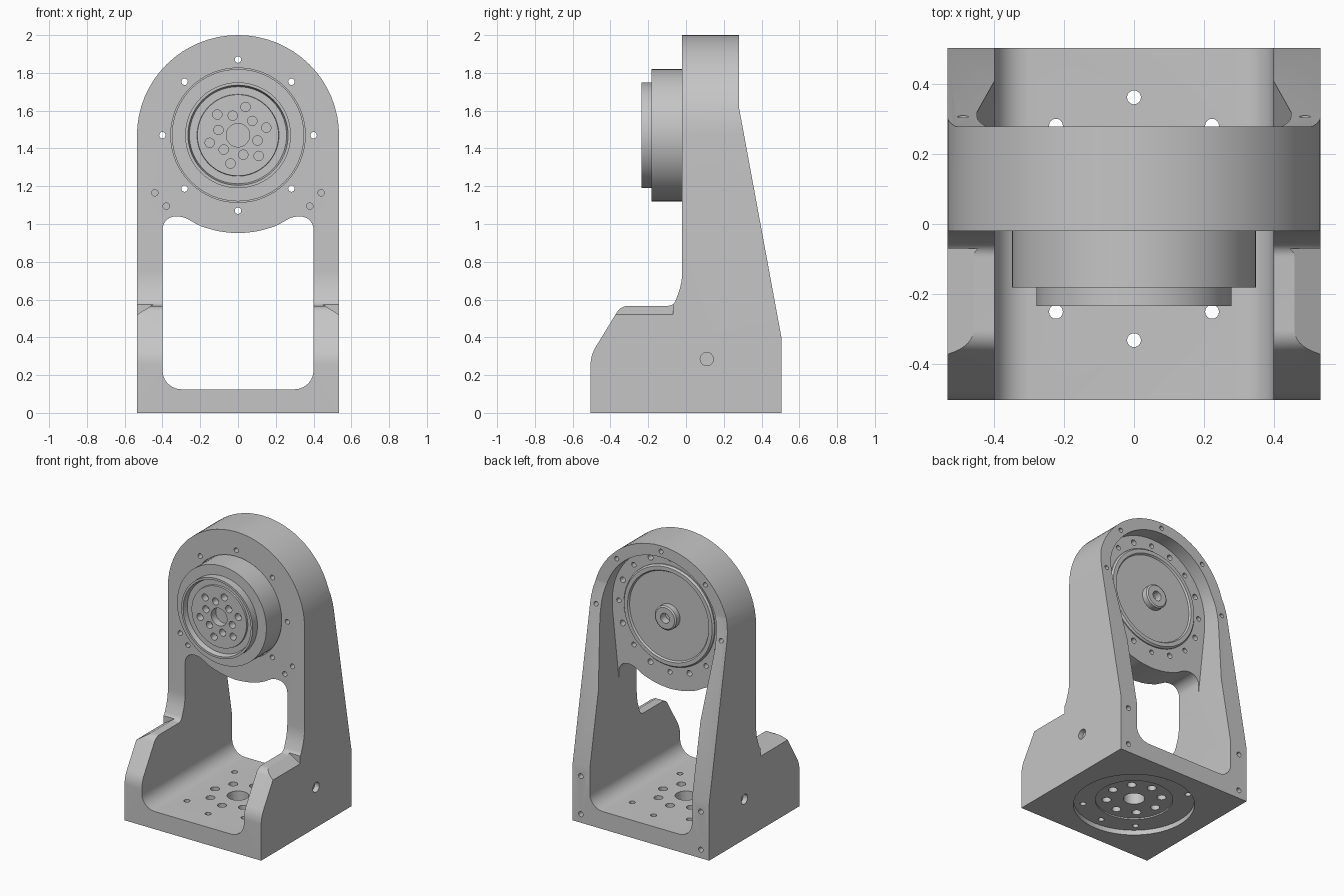
import bpy, bmesh
from math import sin, cos, pi, radians
from mathutils import Vector

if "Cube" in bpy.data.objects:
    bpy.data.objects.remove(bpy.data.objects["Cube"])

grey = bpy.data.materials.new("machined grey")
grey.use_nodes = True
grey.diffuse_color = (0.56, 0.56, 0.56, 1)
grey.node_tree.nodes["Principled BSDF"].inputs["Base Color"].default_value = (0.56, 0.56, 0.56, 1)

AXIS_Z = 1.47      # height of the rotary drive axis
HALF_W = 0.535     # half width of the bracket


def fillet(corners, steps=6):
    """Outline from (a, b) or (a, b, trim) corners, rounding those with a trim."""
    out = []
    for i, c in enumerate(corners):
        p = Vector(c[:2])
        if len(c) == 2:
            out.append(p)
            continue
        u = (Vector(corners[i - 1][:2]) - p).normalized()
        v = (Vector(corners[(i + 1) % len(corners)][:2]) - p).normalized()
        w = sin(u.angle(v) / 2)
        a, b = p + u * c[2], p + v * c[2]
        for k in range(steps + 1):
            t = k / steps
            q0, q1, q2 = (1 - t) ** 2, 2 * t * (1 - t) * w, t * t
            out.append((a * q0 + p * q1 + b * q2) / (q0 + q1 + q2))
    return out


def circle(a, b, r, n=24):
    return [(a + r * cos(2 * pi * i / n), b + r * sin(2 * pi * i / n)) for i in range(n)]


def ring(a, b, radius, r, angles, n=16):
    return [circle(a + radius * cos(radians(t)), b + radius * sin(radians(t)), r, n) for t in angles]


def finish(bm, name):
    bmesh.ops.recalc_face_normals(bm, faces=bm.faces)
    mesh = bpy.data.meshes.new(name)
    bm.to_mesh(mesh)
    bm.free()
    ob = bpy.data.objects.new(name, mesh)
    bpy.context.collection.objects.link(ob)
    return ob


def prisms(name, outlines, axis, lo, hi):
    """Extrude outlines along an axis between two depths, as one object."""
    place = {"X": lambda p, d: (d, p[0], p[1]),
             "Y": lambda p, d: (p[0], d, p[1]),
             "Z": lambda p, d: (p[0], p[1], d)}[axis]
    bm = bmesh.new()
    for pts in outlines:
        ends = [[bm.verts.new(place(p, d)) for p in pts] for d in (lo, hi)]
        for loop in ends:
            bm.faces.new(loop)
        for i in range(len(pts)):
            bm.faces.new((ends[0][i - 1], ends[0][i], ends[1][i], ends[1][i - 1]))
    return finish(bm, name)


def lathe(name, profile):
    """Turn (radius, y) points around the drive axis."""
    bm = bmesh.new()
    vs = [bm.verts.new((r, y, 0)) for r, y in profile]
    es = [bm.edges.new(pair) for pair in zip(vs, vs[1:])]
    bmesh.ops.spin(bm, geom=vs + es, cent=(0, 0, 0), axis=(0, 1, 0), angle=2 * pi, steps=64)
    bmesh.ops.remove_doubles(bm, verts=bm.verts, dist=0.0005)
    bmesh.ops.translate(bm, verts=bm.verts, vec=(0, 0, AXIS_Z))
    return finish(bm, name)


def boolean(ob, tool, operation="DIFFERENCE"):
    mod = ob.modifiers.new("cut", "BOOLEAN")
    mod.operation, mod.solver, mod.object = operation, "EXACT", tool
    bpy.context.view_layer.update()
    result = bpy.data.meshes.new_from_object(ob.evaluated_get(bpy.context.evaluated_depsgraph_get()))
    ob.modifiers.clear()
    if len(result.polygons):
        ob.data = result
    bpy.data.objects.remove(tool)


def cut(ob, outlines, axis, lo, hi):
    boolean(ob, prisms("cutter", outlines, axis, lo, hi))


def shade(ob):
    ob.data.materials.clear()
    ob.data.materials.append(grey)
    for o in bpy.context.selected_objects:
        o.select_set(False)
    ob.select_set(True)
    bpy.context.view_layer.objects.active = ob
    bpy.ops.object.shade_smooth_by_angle(angle=radians(25))


def mirrored(pts):
    return [[(s * a, b) for a, b in pts] for s in (1, -1)]


# Bracket: side silhouette crossed with the arched front silhouette
side = fillet([(-0.505, 0), (0.505, 0), (0.505, 0.4), (0.28, 1.62), (0.28, 2.1), (-0.02, 2.1),
               (-0.02, 0.69, 0.06), (-0.065, 0.567, 0.03), (-0.345, 0.567, 0.04),
               (-0.505, 0.305, 0.05)])
bracket = prisms("bracket", [side], "X", -0.7, 0.7)
arch = [(HALF_W * cos(pi * i / 32), AXIS_Z + 0.53 * sin(pi * i / 32)) for i in range(33)]
boolean(bracket, prisms("cutter", [[(-HALF_W, -0.1), (HALF_W, -0.1)] + arch], "Y", -0.8, 0.8), "INTERSECT")

# Window between the legs, bulging under the round head
right = [(0.4, 0.125, 0.1), (0.4, 1.04, 0.07), (0.29, 1.04, 0.033), (0.2, 0.988, 0.03), (0.1, 0.96, 0.03)]
left = [(-c[0],) + c[1:] for c in reversed(right)]
cut(bracket, [fillet(right + [(0, 0.95, 0.03)] + left)], "Y", -0.9, 0.9)

# Round pocket in the back of the head, tapering into the legs
pocket = [(0.45 * cos(pi * i / 32), AXIS_Z + 0.45 * sin(pi * i / 32)) for i in range(33)]
pocket += [(-0.45, 1.4), (-0.393, 0.85), (0.393, 0.85), (0.45, 1.4)]
cut(bracket, [pocket], "Y", 0.18, 0.9)

# Side openings and pin holes through both legs
slot = fillet([(0.145, 0.87, 0.045), (0.238, 0.87, 0.04), (0.325, 0.38, 0.055),
               (0.215, 0.38, 0.03), (0.145, 0.51, 0.04)])
opening = fillet([(-0.31, 0.18, 0.04), (0.035, 0.18, 0.035), (0.015, 0.285, 0.03),
                  (-0.025, 0.388, 0.06), (-0.208, 0.388, 0.05), (-0.3, 0.235, 0.025)])
cut(bracket, [slot, opening, circle(0.11, 0.285, 0.018)], "X", -0.8, 0.8)
for lo, hi in ((0.5, 0.8), (-0.8, -0.5)):
    cut(bracket, [circle(0.11, 0.285, 0.035)], "X", lo, hi)

# Chamfered outer edge on the front wings
cut(bracket, mirrored([(0.439, 0.58), (0.551, 0.51), (0.6, 0.65)]), "Y", -0.8, -0.07)

# Drive seat and screw holes in the head, front and back
cut(bracket, [circle(0, AXIS_Z, 0.356, 64)], "Y", -0.5, 0.01)
cut(bracket, ring(0, AXIS_Z, 0.4, 0.017, range(0, 360, 45)), "Y", -0.5, 0.5)
cut(bracket, ring(0, AXIS_Z, 0.4, 0.02, [a + 22.5 for a in range(0, 360, 45)]), "Y", 0.12, 0.5)
cut(bracket, mirrored(circle(0.44, 1.165, 0.017, 16)) + mirrored(circle(0.38, 1.095, 0.017, 16)),
    "Y", -0.5, 0.03)
cut(bracket, ring(0, AXIS_Z, 0.49, 0.016, (0, 45, 90, 135, 180)), "Y", 0.2, 0.8)
cut(bracket, mirrored(circle(0.47, 0.06, 0.018, 16)) + mirrored(circle(0.47, 0.33, 0.018, 16)),
    "Y", 0.45, 0.8)

# Base: stepped recess underneath and bolt circles
cut(bracket, [circle(0, 0, 0.395, 64)], "Z", -0.3, 0.035)
cut(bracket, [circle(0, 0, 0.253, 48)], "Z", -0.3, 0.045)
cut(bracket, [circle(0, 0, 0.07, 32)] + ring(0, 0, 0.18, 0.03, range(0, 360, 45))
    + ring(0, 0.015, 0.348, 0.02, (50, 90, 130, 230, 270, 310)), "Z", -0.3, 0.3)
shade(bracket)

# Rotary drive: stepped housing with a dished output flange
drive = lathe("drive_housing", [
    (0, -0.212), (0.215, -0.212), (0.217, -0.2), (0.257, -0.2), (0.265, -0.235), (0.28, -0.235),
    (0.28, -0.182), (0.35, -0.182), (0.35, 0.03), (0, 0.03)])
cut(drive, [circle(0, AXIS_Z, 0.062, 32)] + ring(0, AXIS_Z, 0.155, 0.025, range(15, 360, 60))
    + ring(0, AXIS_Z, 0.107, 0.025, range(45, 360, 60)), "Y", -0.5, -0.16)
shade(drive)

# Back cover with a raised rim and a hollow hub
cover = lathe("drive_cover", [
    (0, 0.235), (0.075, 0.235), (0.085, 0.228), (0.085, 0.188), (0.31, 0.188), (0.318, 0.2),
    (0.345, 0.2), (0.355, 0.188), (0.355, 0.15), (0, 0.15)])
cut(cover, [circle(0, AXIS_Z, 0.035)], "Y", 0.17, 0.5)
shade(cover)
